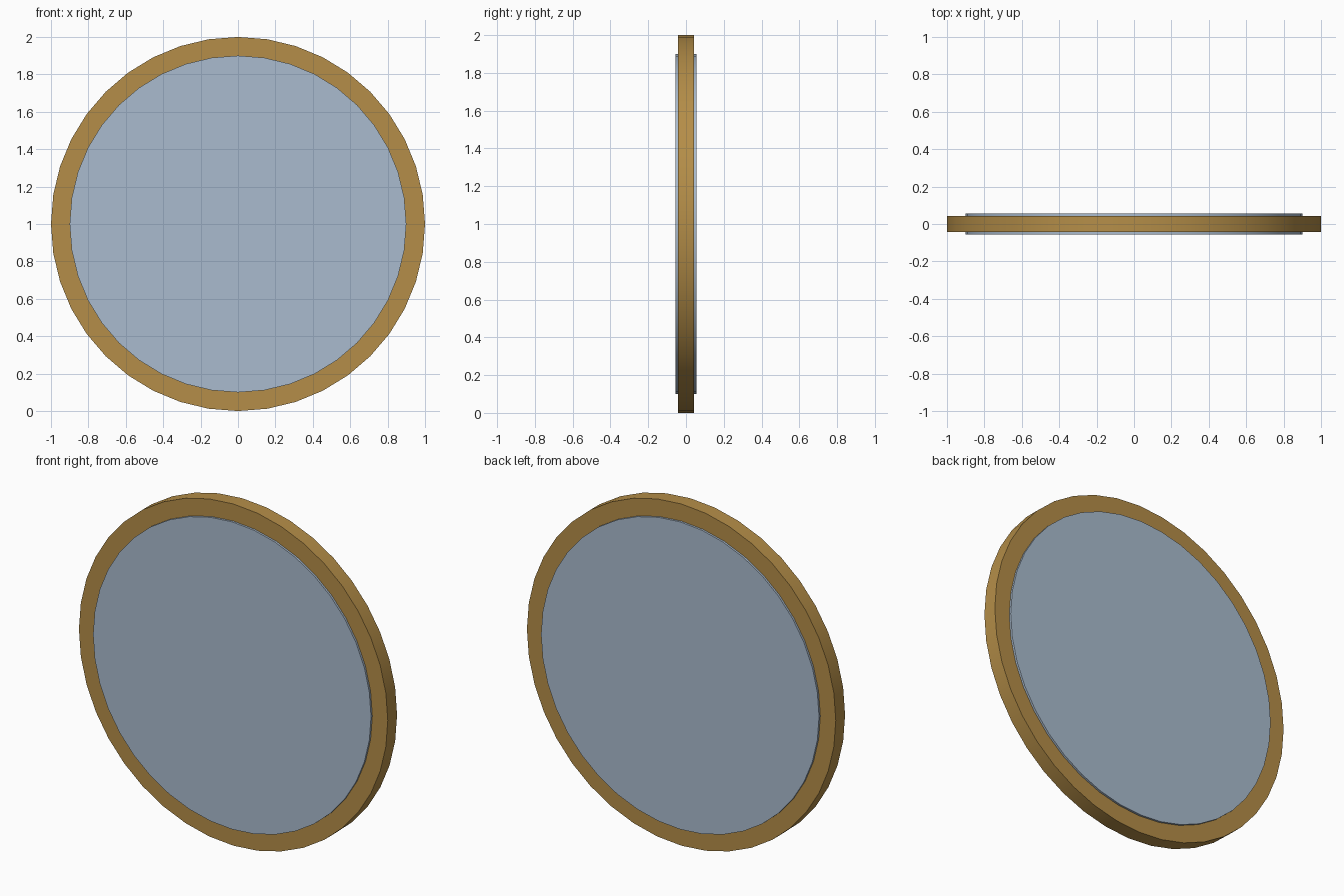
import bpy, bmesh, math

if "Cube" in bpy.data.objects:
    bpy.data.objects.remove(bpy.data.objects["Cube"])

SIDES = 40


def material(name, color):
    mat = bpy.data.materials.new(name)
    mat.diffuse_color = color
    mat.use_nodes = True
    mat.node_tree.nodes["Principled BSDF"].inputs["Base Color"].default_value = mat.diffuse_color
    return mat


def lathe(name, profile, mat):
    """Revolve a closed (radius, y) profile around the front-back axis at z = 1."""
    bm = bmesh.new()
    rings = []
    for i in range(SIDES):
        a = 2 * math.pi * i / SIDES
        rings.append([bm.verts.new((r * math.sin(a), y, 1 + r * math.cos(a))) for r, y in profile])
    n = len(profile)
    for i in range(SIDES):
        p, q = rings[i], rings[(i + 1) % SIDES]
        for j in range(n):
            k = (j + 1) % n
            bm.faces.new((p[j], q[j], q[k], p[k]))
    return finish(name, bm, mat)


def finish(name, bm, mat):
    bmesh.ops.recalc_face_normals(bm, faces=bm.faces[:])
    mesh = bpy.data.meshes.new(name)
    bm.to_mesh(mesh)
    bm.free()
    obj = bpy.data.objects.new(name, mesh)
    bpy.context.collection.objects.link(obj)
    mesh.materials.append(mat)
    bpy.ops.object.select_all(action='DESELECT')
    obj.select_set(True)
    bpy.context.view_layer.objects.active = obj
    bpy.ops.object.shade_smooth_by_angle(angle=math.radians(30))
    return obj


def disc(name, radius, half_depth, mat):
    bm = bmesh.new()
    loops = []
    for y in (-half_depth, half_depth):
        loop = [bm.verts.new((radius * math.sin(2 * math.pi * i / SIDES), y,
                              1 + radius * math.cos(2 * math.pi * i / SIDES))) for i in range(SIDES)]
        bm.faces.new(loop)
        loops.append(loop)
    for i in range(SIDES):
        j = (i + 1) % SIDES
        bm.faces.new((loops[0][i], loops[0][j], loops[1][j], loops[1][i]))
    return finish(name, bm, mat)


# Brass ring frame
brass = material("brass", (0.46, 0.27, 0.065, 1))
lathe("frame_ring", [(1.0, -0.043), (1.0, 0.043), (0.9, 0.043), (0.9, -0.043)], brass)

# Pane, slightly proud of the frame on both sides
glass = material("pane_blue", (0.40, 0.50, 0.62, 1))
disc("pane", 0.9, 0.055, glass)
